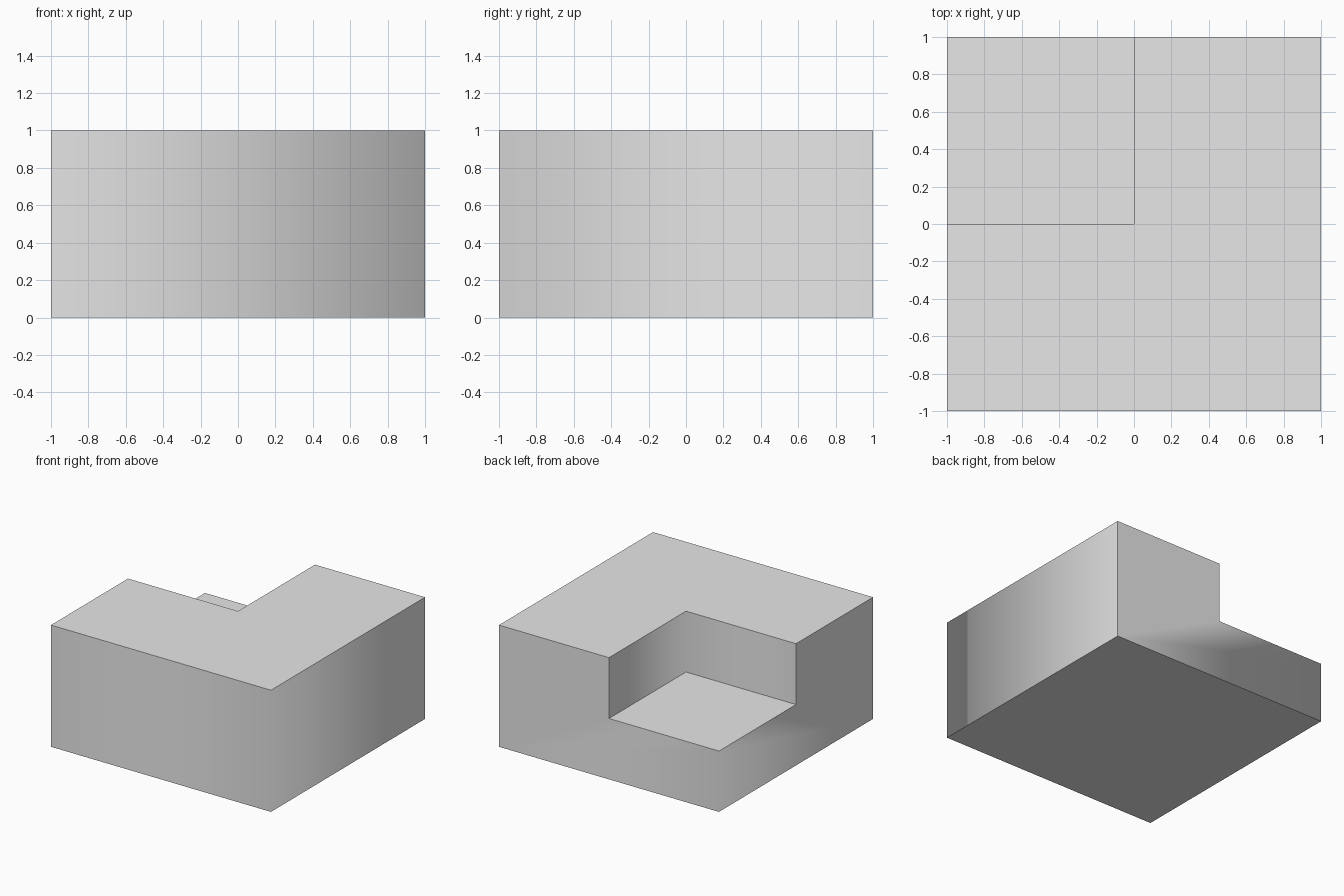
import bpy
import bmesh
from mathutils import Matrix

# Remove the default cube
default = bpy.data.objects.get("Cube")
if default:
    bpy.data.objects.remove(default, do_unlink=True)

# Plain grey material
grey = bpy.data.materials.new("light_grey")
grey.use_nodes = True
colour = (0.8, 0.8, 0.8, 1)
grey.diffuse_color = colour
grey.node_tree.nodes["Principled BSDF"].inputs["Base Color"].default_value = colour


def box(name, low, high):
    """Add a box between two opposite corners."""
    size = [h - l for l, h in zip(low, high)]
    middle = [(h + l) / 2 for l, h in zip(low, high)]
    bm = bmesh.new()
    bmesh.ops.create_cube(bm, size=1, matrix=Matrix.LocRotScale(middle, None, size))
    mesh = bpy.data.meshes.new(name)
    bm.to_mesh(mesh)
    bm.free()
    mesh.materials.append(grey)
    obj = bpy.data.objects.new(name, mesh)
    bpy.context.scene.collection.objects.link(obj)
    return obj


# Slab with a half-height notch in its back corner
block = box("notched_block", (-1, -1, 0), (1, 1, 1))
cutter = box("notch_cutter", (-2, 0, 0.5), (0, 2, 2))
cutter.hide_render = True
notch = block.modifiers.new("notch", "BOOLEAN")
notch.operation = "DIFFERENCE"
notch.solver = "EXACT"
notch.object = cutter
bpy.context.view_layer.objects.active = block
bpy.ops.object.modifier_apply(modifier=notch.name)
bpy.data.objects.remove(cutter, do_unlink=True)

# Smooth faces, sharp everywhere except the uprights on the notch diagonal
bm = bmesh.new()
bm.from_mesh(block.data)
for face in bm.faces:
    face.smooth = True
for edge in bm.edges:
    a, b = (v.co for v in edge.verts)
    upright = abs(a.z - b.z) > 0.1
    edge.smooth = upright and abs(a.x + a.y) < 0.01
bm.to_mesh(block.data)
bm.free()
